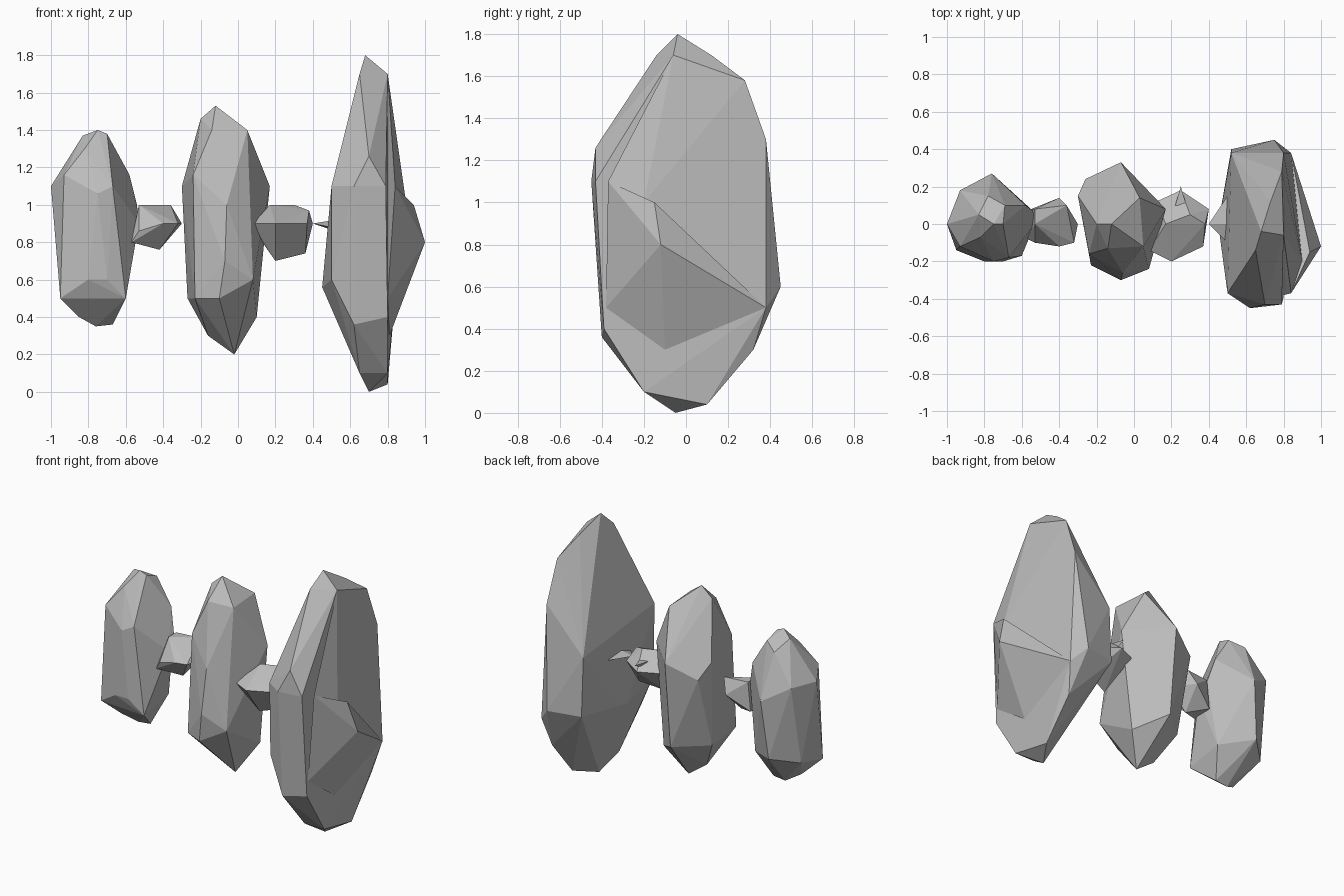
import bpy
import bmesh
import math

default_cube = bpy.data.objects.get("Cube")
if default_cube:
    bpy.data.objects.remove(default_cube, do_unlink=True)

# One plain stone colour
stone = bpy.data.materials.new("grey stone")
stone.use_nodes = True
STONE_COLOUR = (.5, .5, .5, 1)
stone.diffuse_color = STONE_COLOUR
stone_shader = stone.node_tree.nodes["Principled BSDF"]
stone_shader.inputs["Base Color"].default_value = STONE_COLOUR
stone_shader.inputs["Roughness"].default_value = .9


def add_chunk(bm, corners):
    """Wrap a faceted convex skin around a few corner points."""
    verts = [bm.verts.new(corner) for corner in corners]
    result = bmesh.ops.convex_hull(bm, input=verts)
    unused = set(result["geom_interior"]) | set(result["geom_unused"])
    loose = [item for item in unused if isinstance(item, bmesh.types.BMVert)]
    bmesh.ops.delete(bm, geom=loose, context="VERTS")


def make_rock(name, *chunks):
    """Build one rock; each chunk is a list of tiers of corner points."""
    bm = bmesh.new()
    for tiers in chunks:
        add_chunk(bm, [corner for tier in tiers for corner in tier])
    bmesh.ops.dissolve_limit(bm, angle_limit=math.radians(4),
                             verts=bm.verts[:], edges=bm.edges[:])
    bmesh.ops.recalc_face_normals(bm, faces=bm.faces[:])
    mesh = bpy.data.meshes.new(name)
    bm.to_mesh(mesh)
    bm.free()
    mesh.materials.append(stone)
    rock = bpy.data.objects.new(name, mesh)
    bpy.context.collection.objects.link(rock)
    return rock


# Corners shared by the slab's core, swollen outer side and pointed flake
outer_peak = (.8, -.06, 1.7)
outer_rear_peak = (.79, .28, 1.58)
outer_rear_shoulder = (.8, .38, 1.3)
outer_rear_foot = (.84, .38, .5)
outer_front_foot = (.8, -.39, .4)
outer_front_shoulder = (.84, -.37, 1.1)
outer_keel = (.81, -.1, .3)
slab_heart = (.7, 0, .8)

# Tall slab on the left
slab_crown = [(.68, -.04, 1.8), (.65, -.14, 1.7), (.73, .12, 1.7),
              outer_peak, outer_rear_peak]
slab_shoulder = [(.5, -.37, 1.1), (.62, -.45, 1.1), (.7, -.43, 1.26),
                 (.79, -.43, 1.1), (.52, .38, 1), outer_rear_shoulder]
slab_foot = [(.45, 0, .56), (.5, -.36, .6), (.62, -.4, .36),
             (.52, .4, .6), (.75, .45, .6), outer_front_foot, outer_rear_foot]
slab_tip = [(.65, -.2, .1), (.8, -.2, .1), (.7, -.05, 0),
            (.8, .1, .04), (.8, .32, .3)]
swollen_side = [outer_peak, outer_rear_peak, outer_rear_shoulder,
                outer_front_shoulder, (.9, -.2, 1), outer_keel,
                outer_rear_foot, slab_heart]
flake = [(1, -.12, .8), (.94, -.15, 1), (.8, -.38, .5),
         outer_front_shoulder, outer_keel, outer_rear_foot, slab_heart]
make_rock("tall_slab",
          [slab_crown, slab_shoulder, slab_foot, slab_tip],
          [swollen_side],
          [flake])

# Middle pillar
pillar_crown = [(-.12, 0, 1.53), (-.2, 0, 1.46), (-.14, -.13, 1.4),
                (.05, -.12, 1.4), (.03, .14, 1.4)]
pillar_shoulder = [(-.3, .15, 1.1), (-.24, -.16, 1.16), (-.06, -.26, 1),
                   (.17, .08, 1.1), (-.07, .33, 1.1), (-.26, .24, 1)]
pillar_foot = [(-.23, -.22, .5), (-.1, -.28, .5), (-.07, -.3, .7),
               (.08, -.24, .6), (-.27, .1, .5), (.12, .12, .8),
               (.1, .1, .4), (-.07, .27, .5)]
pillar_tip = [(-.02, 0, .2), (-.16, 0, .3)]
make_rock("middle_pillar",
          [pillar_crown, pillar_shoulder, pillar_foot, pillar_tip])

# Shorter pillar on the right
short_crown = [(-.75, 0, 1.4), (-.83, .05, 1.37), (-.7, 0, 1.38),
               (-.82, -.07, 1.3), (-.78, .15, 1.3), (-.69, .1, 1.34)]
short_shoulder = [(-1, 0, 1.1), (-.93, -.12, 1.16), (-.75, -.2, 1.06),
                  (-.67, -.18, 1.1), (-.58, .1, 1.16), (-.93, .18, 1.1),
                  (-.76, .27, 1), (-.54, .07, 1)]
short_foot = [(-.95, -.14, .5), (-.8, -.2, .6), (-.7, -.2, .6),
              (-.6, -.17, .5), (-.53, 0, .9), (-.95, .1, .56),
              (-.8, .24, .6), (-.6, .1, .55)]
short_tip = [(-.85, -.05, .4), (-.76, 0, .35), (-.67, 0, .36)]
make_rock("short_pillar", [short_crown, short_shoulder, short_foot, short_tip])

# Small stones bridging the gaps between the pillars
right_stone_top = [(-.53, .08, 1), (-.53, 0, 1), (-.36, .1, 1)]
right_stone_waist = [(-.4, .14, .9), (-.3, 0, .9), (-.32, -.1, .9),
                     (-.4, -.12, .9), (-.53, -.1, .86)]
right_stone_base = [(-.57, -.08, .8), (-.55, .08, .8), (-.42, 0, .76)]
make_rock("right_bridge_stone",
          [right_stone_top, right_stone_waist, right_stone_base])

left_stone_top = [(.17, 0, 1), (.3, .05, 1), (.38, 0, .97)]
left_stone_waist = [(.08, -.14, .9), (.12, .12, .9), (.25, .18, .9),
                    (.4, .08, .9), (.37, -.12, .9), (.2, -.2, .9)]
left_stone_base = [(.2, -.05, .7), (.36, 0, .74), (.13, -.08, .8)]
left_stone_spur = [(.25, .2, .95), (.22, .1, .95), (.28, .1, .95), (.25, .1, .9)]
make_rock("left_bridge_stone",
          [left_stone_top, left_stone_waist, left_stone_base],
          [left_stone_spur])

# Thin shard reaching out from the slab
shard_point = (.4, 0, .9)
shard_root = [(.5, .15, .9), (.5, -.1, .88), (.52, 0, .92), (.52, 0, .86)]
make_rock("thin_shard", [[shard_point], shard_root])
